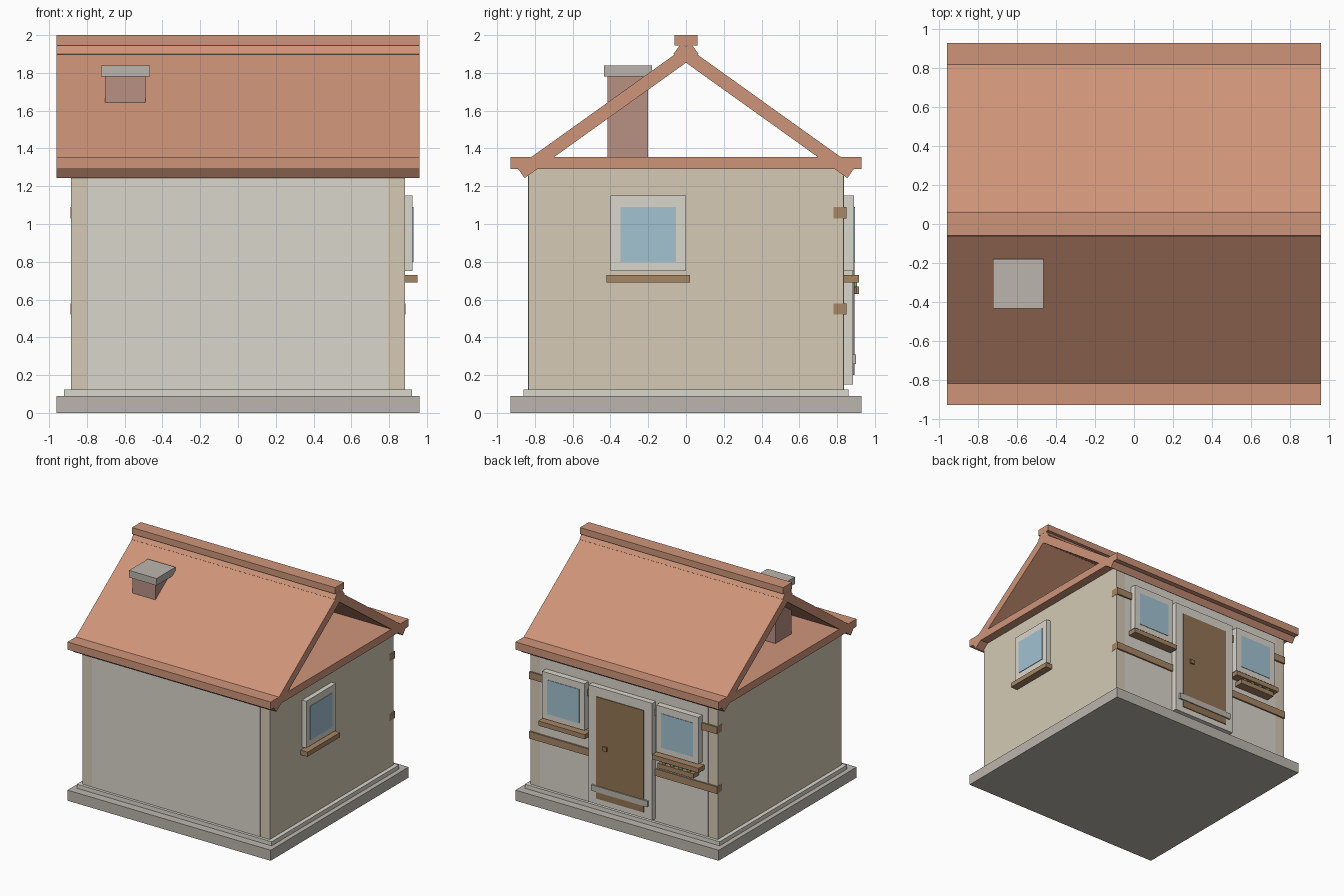
import bpy
from math import atan2, cos, sin

if "Cube" in bpy.data.objects:
    bpy.data.objects.remove(bpy.data.objects["Cube"])

def material(name, rgb):
    m = bpy.data.materials.new(name)
    m.diffuse_color = (*rgb, 1)
    m.use_nodes = True
    m.node_tree.nodes["Principled BSDF"].inputs["Base Color"].default_value = m.diffuse_color
    return m

TILE = material("terracotta", (0.62, 0.30, 0.19))
BRICK = material("brick", (0.48, 0.28, 0.23))
WALL = material("warm_wall", (0.66, 0.59, 0.46))
PLASTER = material("plaster", (0.70, 0.67, 0.60))
STONE = material("stone", (0.50, 0.47, 0.42))
WOOD = material("timber", (0.38, 0.24, 0.13))
DOOR = material("door_wood", (0.29, 0.18, 0.09))
GLASS = material("glass", (0.36, 0.54, 0.64))
LEAF = material("leaf", (0.20, 0.38, 0.14))

def box(name, x, y, z, mat):
    """Box from (min, max) ranges on each axis."""
    x0, x1, y0, y1, z0, z1 = *sorted(x), *sorted(y), *sorted(z)
    v = [(a, b, c) for a in (x0, x1) for b in (y0, y1) for c in (z0, z1)]
    f = [(0, 1, 3, 2), (4, 6, 7, 5), (0, 4, 5, 1), (2, 3, 7, 6), (0, 2, 6, 4), (1, 5, 7, 3)]
    me = bpy.data.meshes.new(name)
    me.from_pydata(v, [], f)
    me.materials.append(mat)
    ob = bpy.data.objects.new(name, me)
    bpy.context.collection.objects.link(ob)
    return ob

# Foundation and walls
box("foundation", (-.96, .96), (-.93, .93), (0, .09), STONE)
box("plinth", (-.92, .92), (-.86, .86), (.09, .125), PLASTER)
box("walls", (-.885, .885), (-.835, .835), (.125, 1.29), WALL)
box("plaster_panels", (-.795, .795), (-.837, .837), (.125, 1.29), PLASTER)

# Roof: ceiling slab, two tilted slabs crossing at the apex, ridge cap
box("ceiling_slab", (-.96, .96), (-.93, .93), (1.29, 1.355), TILE)
slope = atan2(0.715, 1)
length = 0.92 / cos(slope)
for side, name in ((1, "back_roof"), (-1, "front_roof")):
    # local box runs up the slope from the outer eave corner
    r = box(name, (-.96, .96), (0, -side * length), (-.07, 0), TILE)
    r.location = (0, side * .895, 1.94 - .895 * .715)
    r.rotation_euler.x = -side * slope
box("ridge_cap", (-.96, .96), (-.06, .06), (1.945, 2.0), TILE)

# Chimney
box("chimney", (-.705, -.49), (-.415, -.2), (1.29, 1.78), BRICK)
box("chimney_cap", (-.725, -.465), (-.435, -.18), (1.78, 1.84), STONE)

# Timber bands on the back wall
for i, z in enumerate((.52, 1.03)):
    box(f"timber_band_{i}", (-.887, .887), (.78, .85), (z, z + .06), WOOD)

# Back windows
for name, c in (("left", -.54), ("right", .535)):
    box(f"{name}_window_frame", (c - .2, c + .2), (.83, .89), (.75, 1.15), PLASTER)
    box(f"{name}_window_pane", (c - .15, c + .15), (.84, .894), (.8, 1.09), GLASS)
    box(f"{name}_window_sill", (c - .22, c + .22), (.83, .915), (.69, .73), WOOD)

# Side window
box("side_window_frame", (.88, .925), (-.4, 0), (.75, 1.15), PLASTER)
box("side_window_pane", (.89, .93), (-.347, -.053), (.8, 1.09), GLASS)
box("side_window_sill", (.88, .95), (-.42, .02), (.69, .73), WOOD)

# Flower box under one back window
box("flower_box", (-.71, -.37), (.835, .915), (.63, .67), WOOD)
for i in range(4):
    x = -.66 + i * .08
    box(f"plant_{i}", (x - .015, x + .015), (.875, .905), (.67, .69), LEAF)

# Door
box("door_frame", (-.3, .3), (.83, .885), (.15, 1.15), PLASTER)
box("door", (-.225, .225), (.84, .892), (.2, 1.07), DOOR)
box("door_rail", (-.265, .265), (.85, .9), (.26, .31), STONE)
box("door_knob", (.117, .157), (.88, .905), (.63, .665), DOOR)
